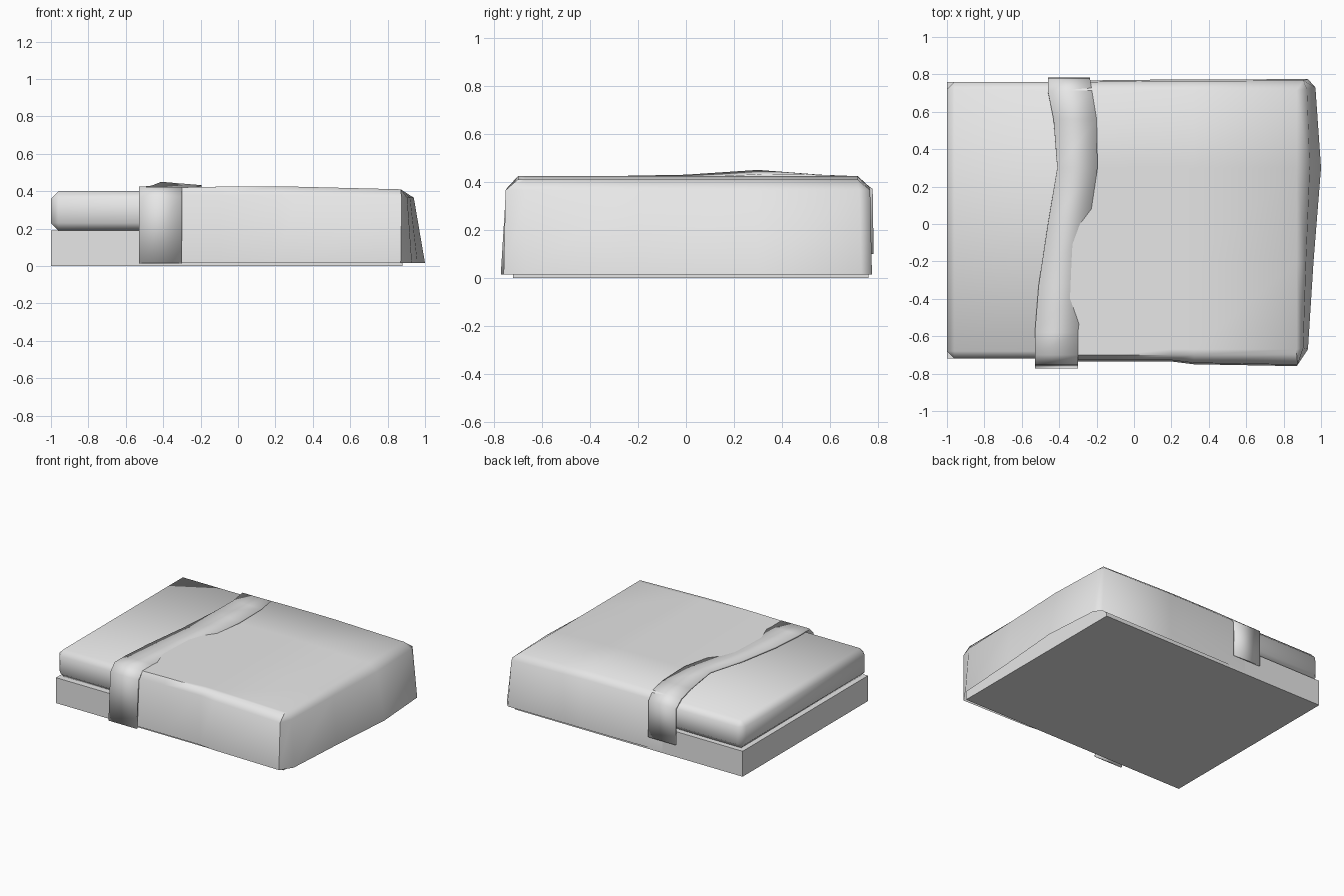
import bpy, bmesh

cube = bpy.data.objects.get("Cube")
if cube:
    bpy.data.objects.remove(cube, do_unlink=True)

grey = bpy.data.materials.new("plain grey")
grey.use_nodes = True
grey.diffuse_color = (0.8, 0.8, 0.8, 1)
grey.node_tree.nodes["Principled BSDF"].inputs["Base Color"].default_value = (0.8, 0.8, 0.8, 1)


def finish(name, bm):
    """Turn a bmesh into a named grey object."""
    bmesh.ops.remove_doubles(bm, verts=bm.verts, dist=0.0005)
    bmesh.ops.recalc_face_normals(bm, faces=bm.faces)
    mesh = bpy.data.meshes.new(name)
    bm.to_mesh(mesh)
    bm.free()
    mesh.materials.append(grey)
    obj = bpy.data.objects.new(name, mesh)
    bpy.context.collection.objects.link(obj)
    return obj


def smooth(obj, angle):
    bpy.ops.object.select_all(action="DESELECT")
    obj.select_set(True)
    bpy.context.view_layer.objects.active = obj
    bpy.ops.object.shade_smooth_by_angle(angle=angle)


def box(name, low, high, bevel=0):
    bm = bmesh.new()
    bmesh.ops.create_cube(bm, size=1)
    for v in bm.verts:
        v.co = [a + (c + 0.5) * (b - a) for a, b, c in zip(low, high, v.co)]
    if bevel:
        bmesh.ops.bevel(bm, geom=bm.edges[:], offset=bevel, segments=1, affect="EDGES")
    return finish(name, bm)


def sheet(bm, rows):
    """Skin a grid of points with quads."""
    grid = [[bm.verts.new(p) for p in row] for row in rows]
    for a, b in zip(grid, grid[1:]):
        for i in range(len(a) - 1):
            bm.faces.new((a[i], a[i + 1], b[i + 1], b[i]))


# Bed base and mattress
box("bed_base", (-1, -0.72, 0), (0.88, 0.76, 0.19))
mattress = box("mattress", (-1, -0.72, 0.19), (0.88, 0.76, 0.4), 0.04)
smooth(mattress, 1.0)

# Blanket: hem outline runs along the front, round the foot and along the back
front = [(-0.42, -0.735), (-0.1, -0.735), (0.2, -0.735), (0.32, -0.75), (0.87, -0.76)]
foot = [(0.93, -0.67), (0.96, -0.2), (1.0, 0.3), (0.97, 0.73)]
back = [(0.93, 0.775), (0.32, 0.772), (0.2, 0.772), (-0.1, 0.77), (-0.34, 0.765)]
hem = front + foot + back


def top_height(x):
    return 0.41 + 0.015 * (1 - ((x - 0.1) / 0.77) ** 2)


def shoulder(p):
    x, y = p
    z = top_height(min(x, 0.87)) - 0.045
    return (x * 0.5 + 0.44 if x > 0.8 else x, y * 0.99, z)


def rim(p):
    x, y = min(p[0], 0.87), max(-0.7, min(0.715, p[1]))
    return (x, y, top_height(x))


bm = bmesh.new()
sheet(bm, [[(x, y, 0.015) for x, y in hem], [shoulder(p) for p in hem], [rim(p) for p in hem]])
across = [rim(p)[1] for p in [front[-1]] + foot]
top = []
for f, b in zip(front, reversed(back)):
    (fx, fy, _), (bx, by, _) = rim(f), rim(b)
    row = []
    for y in across:
        x = fx + (bx - fx) * (y - fy) / (by - fy)
        row.append((x, y, top_height(x)))
    top.append(row)
sheet(bm, top)
blanket = finish("blanket", bm)
smooth(blanket, 1.0)

# Folded band across the blanket: y, left x, right x, left z, right z
band = [
    (-0.772, -0.53, -0.30, 0.015, 0.015),
    (-0.75, -0.53, -0.30, 0.37, 0.37),
    (-0.70, -0.53, -0.30, 0.424, 0.422),
    (-0.58, -0.53, -0.30, 0.424, 0.421),
    (-0.33, -0.51, -0.27, 0.424, 0.418),
    (0, -0.46, -0.24, 0.43, 0.418),
    (0.3, -0.41, -0.195, 0.45, 0.432),
    (0.56, -0.43, -0.20, 0.43, 0.429),
    (0.71, -0.46, -0.225, 0.423, 0.424),
    (0.778, -0.46, -0.235, 0.37, 0.37),
    (0.782, -0.46, -0.235, 0.10, 0.10),
]
bm = bmesh.new()
sheet(bm, [[(l, y, lz), (r, y, rz)] for y, l, r, lz, rz in band])
fold = finish("blanket_fold", bm)
if fold.data.polygons[4].normal.z < 0:
    fold.data.flip_normals()
smooth(fold, 1.0)
thick = fold.modifiers.new("cloth thickness", "SOLIDIFY")
thick.thickness = 0.012
thick.offset = -1
